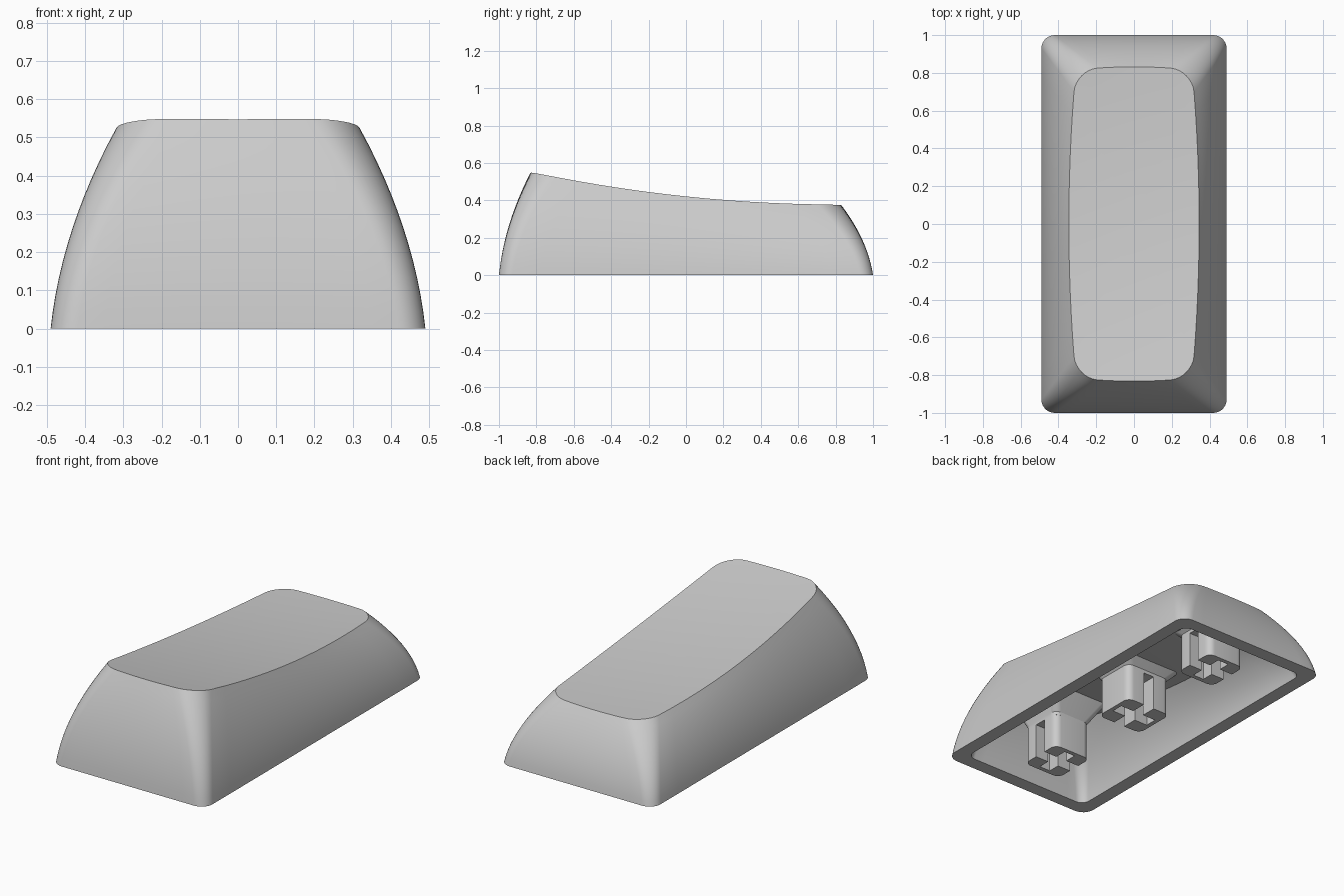
import bpy
import bmesh
import math

cube = bpy.data.objects.get("Cube")
if cube:
    bpy.data.objects.remove(cube, do_unlink=True)

grey = bpy.data.materials.new("light_grey_plastic")
grey.use_nodes = True
grey.diffuse_color = (0.6, 0.6, 0.6, 1)
grey.node_tree.nodes["Principled BSDF"].inputs["Base Color"].default_value = (0.6, 0.6, 0.6, 1)

WALL = 0.08        # side wall thickness
ROOF = 0.14        # thickness under the dished top
SLOT = 0.035       # half width of the cross slot
SLOT_TOP = 0.2     # depth of the cross slot


def top_z(x, y):
    """Height of the sloping, slightly dished top."""
    return 0.415 - 0.105 * y + 0.065 * y * y + 0.05 * x * x


def outline(hx, hy, r, bow_x=0, bow_y=0, arc=8, side=12):
    """Rounded rectangle with optionally bowed sides, counterclockwise."""
    pts = []
    for i, (sx, sy) in enumerate([(1, 1), (-1, 1), (-1, -1), (1, -1)]):
        for k in range(arc + 1):
            a = math.pi / 2 * (i + k / arc)
            pts.append((sx * (hx - r) + r * math.cos(a), sy * (hy - r) + r * math.sin(a)))
        # straight run to the next corner
        x0, y0 = pts[-1]
        x1, y1 = (-x0, y0) if i % 2 == 0 else (x0, -y0)
        pts += [(x0 + (x1 - x0) * k / side, y0 + (y1 - y0) * k / side) for k in range(1, side)]
    return [(x + bow_x * x / hx * (1 - (y / hy) ** 2),
             y + bow_y * y / hy * (1 - (x / hx) ** 2)) for x, y in pts]


def wall_rings(base, top, drop, steps=12):
    """Bulging side wall rings from the base outline up to the top outline."""
    rings = []
    for s in range(steps + 1):
        t = s / steps
        f = 0.33 * t + 0.67 * t * t
        rings.append([(bx + (tx - bx) * f, by + (ty - by) * f, t * (top_z(tx, ty) - drop))
                      for (bx, by), (tx, ty) in zip(base, top)])
    return rings


def cap_rings(top, drop, steps=10):
    """Concentric rings shrinking from the top outline to near its middle."""
    return [[(x * k / steps, y * k / steps, top_z(x * k / steps, y * k / steps) - drop)
             for x, y in top] for k in range(steps - 1, 0, -1)]


def finish(name, bm):
    bmesh.ops.recalc_face_normals(bm, faces=bm.faces[:])
    mesh = bpy.data.meshes.new(name)
    bm.to_mesh(mesh)
    bm.free()
    mesh.materials.append(grey)
    ob = bpy.data.objects.new(name, mesh)
    bpy.context.collection.objects.link(ob)
    bpy.ops.object.select_all(action='DESELECT')
    ob.select_set(True)
    bpy.context.view_layer.objects.active = ob
    bpy.ops.object.shade_smooth_by_angle(angle=math.radians(30))


def loft(bm, rings):
    """Skin a run of equal rings and close both ends."""
    loops = [[bm.verts.new(p) for p in ring] for ring in rings]
    n = len(loops[0])
    for a, b in zip(loops, loops[1:]):
        for i in range(n):
            j = (i + 1) % n
            bm.faces.new((a[i], a[j], b[j], b[i]))
    bm.faces.new(loops[0])
    bm.faces.new(loops[-1])


# Hollow cap: one skin running over the top, down the sides and up the cavity
outer_base = outline(0.49, 1.0, 0.07)
outer_top = outline(0.308, 0.815, 0.115, 0.037, 0.017)
inner_base = outline(0.49 - WALL, 1.0 - WALL, 0.05)
inner_top = outline(0.308 - WALL, 0.815 - WALL, 0.07, 0.037, 0.017)

bm = bmesh.new()
loft(bm, cap_rings(outer_top, 0)[::-1]
     + wall_rings(outer_base, outer_top, 0)[::-1]
     + wall_rings(inner_base, inner_top, ROOF)
     + cap_rings(inner_top, ROOF))
finish("cap_shell", bm)


# Stems: two forked halves, open at the sides, under a neck that flares into the roof
def stem(name, y, half_open, half_closed, turned):
    bm = bmesh.new()
    r = 0.04
    inner = half_closed - 0.025

    def place(u, v):
        return (v, y + u) if turned else (u, y + v)

    right = [(SLOT, inner), (SLOT, SLOT), (half_open, SLOT)]
    right += [(half_open - r + r * math.cos(a), half_closed - r + r * math.sin(a))
              for a in (math.pi / 2 * k / 6 for k in range(7))]
    fork = right + [(-u, v) for u, v in reversed(right)]
    for s in (1, -1):
        loft(bm, [[(*place(u, s * v), z) for u, v in fork] for z in (0, SLOT_TOP)])

    roof = top_z(0, y) - ROOF
    neck = [place(u, v) for u, v in outline(half_open, half_closed, r, side=2)]
    grow = 0.04 + 0.25 * (roof - SLOT_TOP)
    flare = [place(u, v) for u, v in outline(half_open + grow, half_closed + grow, r, side=2)]
    loft(bm, [[(px, py, SLOT_TOP) for px, py in neck],
              [(px, py, SLOT_TOP + 0.02) for px, py in neck],
              [(px, py, top_z(px, py) - ROOF + 0.02) for px, py in flare]])
    finish(name, bm)


stem("front_stem", -0.65, 0.12, 0.13, False)
stem("middle_stem", 0, 0.125, 0.145, True)
stem("back_stem", 0.65, 0.12, 0.13, False)
